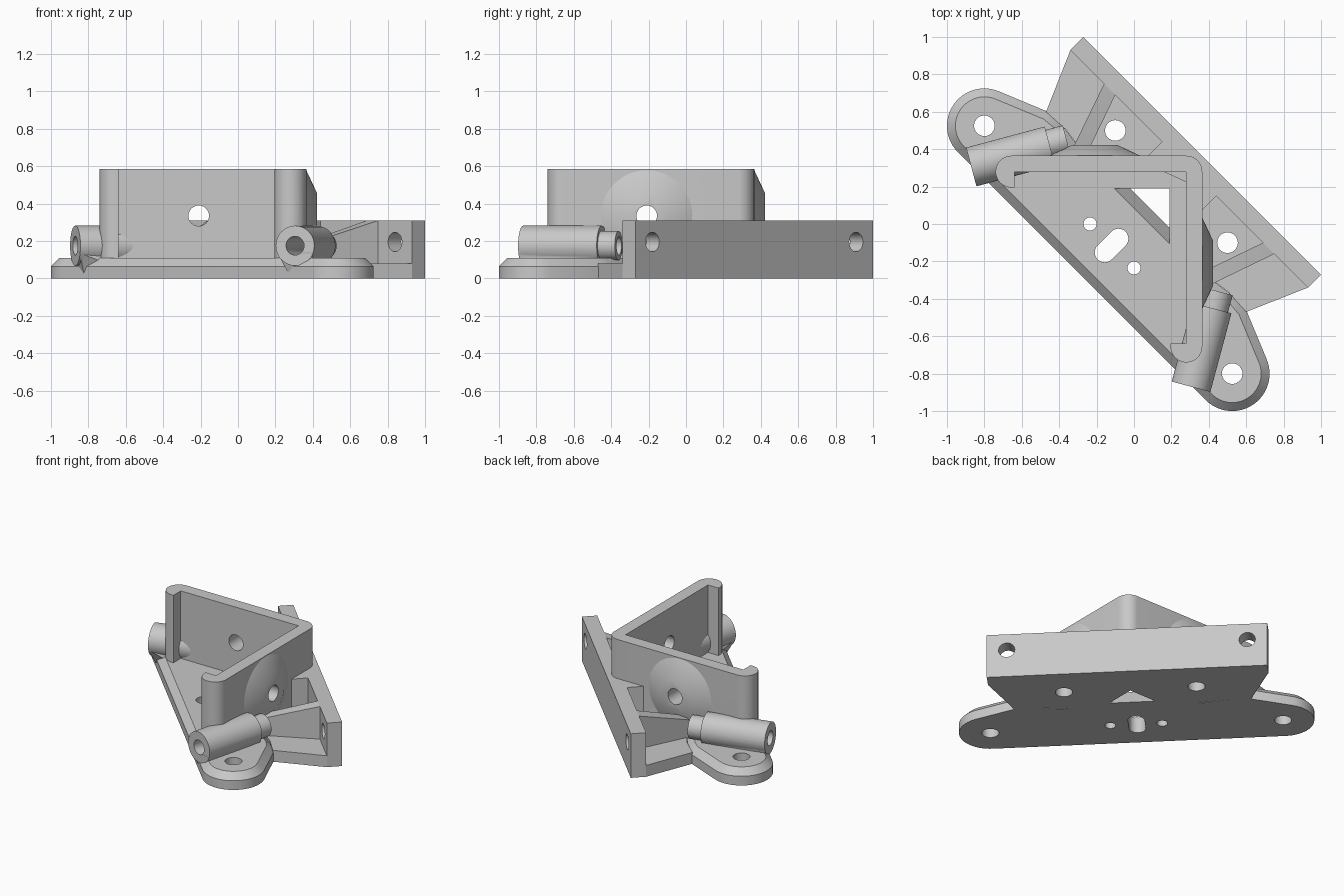
import bpy, bmesh
from math import sin, cos, radians, sqrt
from mathutils import Matrix, Vector

if "Cube" in bpy.data.objects:
    bpy.data.objects.remove(bpy.data.objects["Cube"])

GREY = (0.58, 0.58, 0.58, 1)
mat = bpy.data.materials.new("light grey plastic")
mat.use_nodes = True
mat.diffuse_color = GREY
mat.node_tree.nodes["Principled BSDF"].inputs["Base Color"].default_value = GREY

SWAP = Matrix(((0, 1, 0, 0), (1, 0, 0, 0), (0, 0, 1, 0), (0, 0, 0, 1)))
parts, helpers = [], []


def finish(name, bm, group):
    bmesh.ops.recalc_face_normals(bm, faces=bm.faces)
    mesh = bpy.data.meshes.new(name)
    bm.to_mesh(mesh)
    bm.free()
    mesh.materials.append(mat)
    ob = bpy.data.objects.new(name, mesh)
    bpy.context.collection.objects.link(ob)
    group.append(ob)
    return ob


def slab(name, loops, matrix=Matrix()):
    """Outline first, then holes; each loop is a stack of rings joined by walls."""
    bm = bmesh.new()
    caps = ([], [])
    for rings in loops:
        vs = [[bm.verts.new(p) for p in ring] for ring in rings]
        n = len(vs[0])
        for a, b in zip(vs, vs[1:]):
            for i in range(n):
                bm.faces.new((a[i - 1], a[i], b[i], b[i - 1]))
        for cap, ring in zip(caps, (vs[0], vs[-1])):
            cap += [bm.edges.get((ring[i - 1], ring[i])) for i in range(n)]
    for cap in caps:
        bmesh.ops.triangle_fill(bm, use_beauty=True, use_dissolve=False, edges=cap)
    bm.transform(matrix)
    return finish(name, bm, parts)


def rings(pts, *heights):
    return [[(x, y, z) for x, y in pts] for z in heights]


def arc(cx, cy, r, a0, a1, n):
    angles = [radians(a0 + (a1 - a0) * i / n) for i in range(n + 1)]
    return [(cx + r * cos(a), cy + r * sin(a)) for a in angles]


def circle(x, y, r):
    return arc(x, y, r, 0, 350, 35)


def both(pts):
    return pts + [(y, x) for x, y in reversed(pts)]


def inset(pts, dist):
    """Offset a clockwise outline inwards."""
    out = []
    for i, p in enumerate(pts):
        p = Vector(p)
        d1 = (p - Vector(pts[i - 1])).normalized()
        d2 = (Vector(pts[(i + 1) % len(pts)]) - p).normalized()
        n1, n2 = Vector((d1.y, -d1.x)), Vector((d2.y, -d2.x))
        out.append(tuple(p + dist * (n1 + n2) / (1 + n1.dot(n2))))
    return out


def tube(name, start, end, r1, r2=None, group=helpers):
    start, end = Vector(start), Vector(end)
    d = end - start
    bm = bmesh.new()
    bmesh.ops.create_cone(bm, cap_ends=True, segments=48, radius1=r1,
                          radius2=r2 or r1, depth=d.length)
    rot = d.to_track_quat('Z', 'Y').to_matrix().to_4x4()
    bm.transform(Matrix.Translation((start + end) / 2) @ rot)
    return finish(name, bm, group)


def combine(ob, others, op='DIFFERENCE'):
    for other in others:
        other.hide_render = True
        mod = ob.modifiers.new("combine", 'BOOLEAN')
        mod.operation, mod.object, mod.solver = op, other, 'EXACT'
    bpy.context.view_layer.update()
    graph = bpy.context.evaluated_depsgraph_get()
    mesh = bpy.data.meshes.new_from_object(ob.evaluated_get(graph))
    ob.modifiers.clear()
    ob.data = mesh


def twin(ob, name, group=parts):
    copy = ob.copy()
    copy.data = ob.data.copy()
    copy.name = name
    copy.data.transform(SWAP)
    copy.data.flip_normals()
    bpy.context.collection.objects.link(copy)
    group.append(copy)
    return copy


# Base plate with two rounded, chamfered ears, pin holes, slot and triangular window
EAR = (-0.8, 0.525)
outline = both(arc(*EAR, 0.2, 225, 66, 24) +
               [(-0.46, 0.6), (-0.4, 0.55), (-0.31, 0.43), (-0.25, 0.34), (0.33, 0.34)])
plate_loops = [rings(outline, 0, 0.065) + rings(inset(outline, 0.045), 0.11)]
for x, y, r in ((*EAR, 0.055), (-0.235, 0, 0.035)):
    plate_loops += [rings(circle(x, y, r), 0, 0.11), rings(circle(y, x, r), 0, 0.11)]
slot = arc(-0.083, -0.078, 0.053, -45, 135, 12) + arc(-0.157, -0.152, 0.053, 135, 315, 12)
plate_loops.append(rings(slot, 0, 0.11))
plate_loops.append([[(c, 0.19, z), (0.19, 0.19, z), (0.19, c, z)]
                    for c, z in ((-0.02, 0), (-0.105, 0.11))])
slab("base_plate", plate_loops)

# Thin floor between plate and rear bar, with two screw holes
floor = both([(-0.34, 0.93), (-0.47, 0.6), (-0.36, 0.5), (-0.27, 0.38), (-0.22, 0.3), (0.28, 0.3)])
slab("rear_floor", [rings(floor, 0, 0.08)] +
     [rings(circle(x, y, 0.055), 0, 0.08) for x, y in ((-0.1, 0.5), (0.5, -0.1))])

# Rear bar on the diagonal, with a screw hole near each end
s = 1 / sqrt(2)
diagonal = Matrix(((s, 0, s, 0), (-s, 0, s, 0), (0, 1, 0, 0), (0, 0, 0, 1)))
face = [(-0.898, 0), (0.898, 0), (0.898, 0.31), (-0.898, 0.31)]
slab("rear_bar", [rings(p, 0.417, 0.516) for p in
                  (face, circle(-0.77, 0.195, 0.052), circle(0.77, 0.195, 0.052))], diagonal)

# Solid block between the holder corner and the bar
slab("centre_block", [rings(both([(0.15, 0.44), (0.07, 0.36), (0.07, 0.32), (0.31, 0.32)]),
                            0.04, 0.31)])

# Sloped ribs
rib_pts = [(-0.16, 0.75), (-0.1, 0.69), (-0.25, 0.38), (-0.32, 0.42)]
rib_top = [(x, y, z) for (x, y), z in zip(rib_pts, (0.31, 0.31, 0.2, 0.2))]
twin(slab("left_rib", [rings(rib_pts, 0.04) + [rib_top]]), "right_rib")

# Corner holder: L-shaped wall with rounded lips
wall = both([(-0.64, 0.277), (-0.64, 0.195)] + arc(-0.655, 0.28, 0.085, 270, 90, 24) +
            arc(0.28, 0.28, 0.085, 90, 50, 6)) + [(0.277, 0.277)]
holder = slab("corner_holder", [rings(wall, 0.05, 0.585)])

# Conical bosses around the wall holes
boss = tube("left_boss", (-0.21, 0.362, 0.335), (-0.21, 0.423, 0.335), 0.25, 0.12, parts)
wall_bore = tube("wall_bore", (-0.21, 0.1, 0.335), (-0.21, 0.6, 0.335), 0.055)
combine(boss, [wall_bore])
twin(boss, "right_boss")

# Angled barrels beside the ears, with a neck, a foot and a screw clearance
u = Vector((cos(radians(15)), sin(radians(15)), 0))
v = Vector((-u.y, u.x, 0))
end = Vector((-0.87, 0.305, 0.175))
barrel = tube("left_barrel", end, end + u * 0.435, 0.107, group=parts)
neck = tube("neck", end + u * 0.4 + v * 0.01, end + u * 0.53 + v * 0.01, 0.078)
bm = bmesh.new()
for a, b in ((0.0, 0.095), (0.0, -0.095), (0.42, -0.07), (0.42, 0.09)):
    bm.verts.new(end + u * a + v * b + Vector((0, 0, -0.04)))
for x, y in ((-0.87, 0.39), (-0.82, 0.28), (-0.5, 0.3), (-0.5, 0.45)):
    bm.verts.new((x, y, 0.003))
bmesh.ops.convex_hull(bm, input=bm.verts)
foot = finish("foot", bm, helpers)
clearance = tube("clearance", (*EAR, 0.109), (*EAR, 0.4), 0.125)
ear_hole = tube("ear_hole", (*EAR, -0.1), (*EAR, 0.2), 0.055)
bore = tube("barrel_bore", end - u * 0.1, end + u * 0.6, 0.05)
combine(barrel, [neck, foot], 'UNION')
combine(barrel, [clearance, ear_hole, bore])
twin(barrel, "right_barrel")

# Bores through the holder walls
combine(holder, [wall_bore, bore, twin(wall_bore, "wall_bore_twin", helpers),
                 twin(bore, "bore_twin", helpers)])

# Drop the cutters, then smooth curved faces with crisp edges
for ob in helpers:
    bpy.data.objects.remove(ob)
for ob in parts:
    bpy.ops.object.select_all(action='DESELECT')
    ob.select_set(True)
    bpy.context.view_layer.objects.active = ob
    bpy.ops.object.shade_smooth_by_angle(angle=radians(30))
